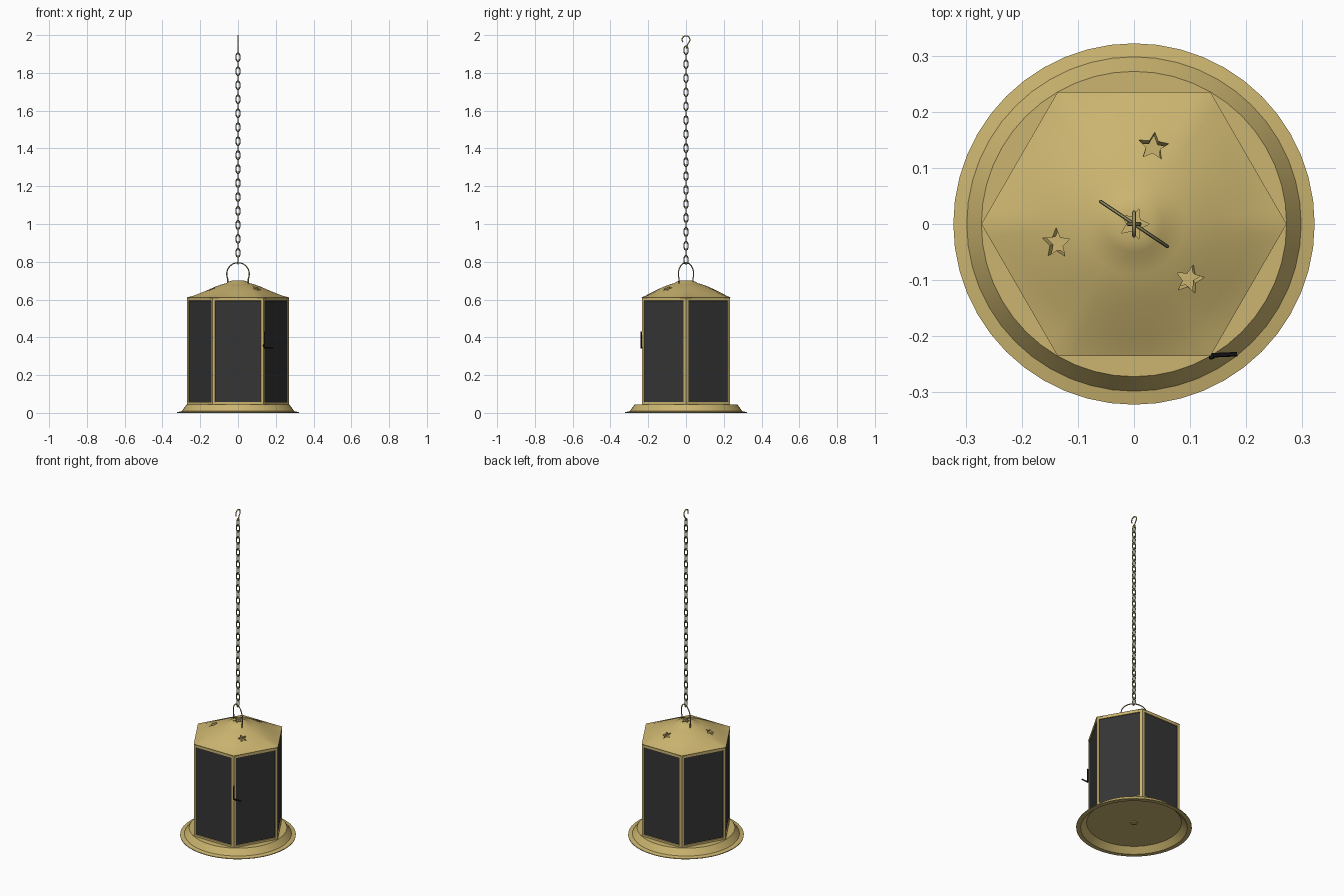
import bpy, bmesh, math
from mathutils import Matrix, Vector

if "Cube" in bpy.data.objects:
    bpy.data.objects.remove(bpy.data.objects["Cube"])


def material(name, rgb):
    m = bpy.data.materials.new(name)
    m.use_nodes = True
    color = (*rgb, 1)
    m.diffuse_color = color
    m.node_tree.nodes["Principled BSDF"].inputs["Base Color"].default_value = color
    return m


BRASS = material("brass", (0.6, 0.46, 0.16))
GLASS = material("dark glass", (0.035, 0.035, 0.035))
STEEL = material("aged chain metal", (0.3, 0.28, 0.14))
BLACK = material("black iron", (0.008, 0.008, 0.008))
HEX = 0.27
APOTHEM = HEX * math.cos(math.pi / 6)


def finish(name, bm, mats, smooth=True):
    bmesh.ops.recalc_face_normals(bm, faces=bm.faces)
    me = bpy.data.meshes.new(name)
    bm.to_mesh(me)
    bm.free()
    for m in mats:
        me.materials.append(m)
    if smooth:
        me.shade_smooth()
        me.set_sharp_from_angle(angle=math.radians(30))
    ob = bpy.data.objects.new(name, me)
    bpy.context.collection.objects.link(ob)
    return ob


def lathe(name, profile, mat, steps=48, shape=lambda r, a: r):
    """Spin a profile; shape() may bend each ring away from a circle."""
    bm = bmesh.new()
    rings = []
    for r, z in profile:
        ring = []
        for i in range(steps):
            a = math.tau * i / steps
            s = shape(r, a)
            ring.append(bm.verts.new((s * math.cos(a), s * math.sin(a), z)))
        rings.append(ring)
    for lo, hi in zip(rings, rings[1:]):
        for i in range(steps):
            j = (i + 1) % steps
            bm.faces.new((lo[i], lo[j], hi[j], hi[i]))
    bmesh.ops.remove_doubles(bm, verts=bm.verts, dist=1e-5)
    return finish(name, bm, [mat])


def wire(name, paths, radius, mat, closed=False):
    """Round wire along one or more paths, turned into a mesh."""
    cu = bpy.data.curves.new(name, "CURVE")
    cu.dimensions = "3D"
    cu.bevel_depth = radius
    cu.bevel_resolution = 1
    cu.use_fill_caps = not closed
    for path in paths:
        sp = cu.splines.new("POLY")
        sp.points.add(len(path) - 1)
        for p, co in zip(sp.points, path):
            p.co = (*co, 1)
        sp.use_cyclic_u = closed
    tmp = bpy.data.objects.new(name + "_path", cu)
    me = bpy.data.meshes.new_from_object(tmp)
    bpy.data.objects.remove(tmp)
    bm = bmesh.new()
    bm.from_mesh(me)
    bpy.data.meshes.remove(me)
    for f in bm.faces:
        f.material_index = 0
    return finish(name, bm, [mat])


# Base: flared tray, hollow underneath, with a small centre fixing
lathe("base_tray", [(0, .045), (.272, .045), (.298, .009), (.322, .004), (.322, 0),
                    (.297, 0), (.264, .032), (0, .032)], BRASS)
lathe("base_fixing", [(0, .034), (.02, .034), (.02, .027), (.009, .027),
                      (.009, .031), (0, .031)], BRASS, 16)

# Six framed panes around the hexagon
for k in range(6):
    bm = bmesh.new()
    bmesh.ops.create_cube(bm, size=1)
    bmesh.ops.scale(bm, vec=(HEX, 0.014, 0.565), verts=bm.verts)
    bmesh.ops.translate(bm, vec=(0, -APOTHEM + 0.007, 0.3255), verts=bm.verts)
    bm.faces.ensure_lookup_table()
    front = min(bm.faces, key=lambda f: f.calc_center_median().y)
    bmesh.ops.inset_region(bm, faces=[front], thickness=0.02)
    bmesh.ops.inset_region(bm, faces=[front], thickness=0.001, depth=-0.005)
    front.material_index = 1
    bmesh.ops.rotate(bm, matrix=Matrix.Rotation(k * math.pi / 3, 3, "Z"), verts=bm.verts)
    finish(f"framed_pane_{k + 1}", bm, [BRASS, GLASS], smooth=False)


# Roof: round dome blending into a hexagonal rim
def dome_to_hex(r, a):
    hexed = r / HEX * APOTHEM / math.cos(a % (math.pi / 3) - math.pi / 6)
    t = min(1, r / HEX) ** 3
    return r * (1 - t) + hexed * t


outer = [(0, .703), (.03, .701), (.05, .695), (.062, .687), (.09, .679), (.12, .668),
         (.15, .655), (.18, .642), (.21, .63), (.24, .619), (.272, .611)]
inner = [(max(0, r - 0.012), z - 0.013) for r, z in reversed(outer)]
roof = lathe("roof", outer + inner, BRASS, 72, dome_to_hex)

# Star-shaped piercings, square to the roof surface
for x, y, turn in [(.035, .14, .2), (-.14, -.035, .3), (.1, -.1, .1), (0, 0, 0)]:
    bm = bmesh.new()
    pts = []
    for i in range(10):
        a = math.pi * i / 5 + turn
        r = 0.013 if i % 2 else 0.028
        pts.append(bm.verts.new((r * math.cos(a), r * math.sin(a), -0.04)))
    face = bm.faces.new(pts)
    ext = bmesh.ops.extrude_face_region(bm, geom=[face])
    bmesh.ops.translate(bm, vec=(0, 0, 0.08),
                        verts=[v for v in ext["geom"] if isinstance(v, bmesh.types.BMVert)])
    dist = math.hypot(x, y)
    normal = Vector((x, y, dist * 2.3 if dist else 1))
    tilt = Vector((0, 0, 1)).rotation_difference(normal).to_matrix().to_4x4()
    height = 0.66 if dist else 0.7
    bm.transform(Matrix.Translation((x, y, height)) @ tilt)
    cutter = finish("star_cutter", bm, [BRASS], smooth=False)
    cutter.hide_render = True
    mod = roof.modifiers.new("star", "BOOLEAN")
    mod.operation = "DIFFERENCE"
    mod.solver = "EXACT"
    mod.object = cutter
    bpy.context.view_layer.objects.active = roof
    bpy.ops.object.modifier_apply(modifier=mod.name)
    bpy.data.objects.remove(cutter)

# Bail handle, turned across the roof
turn = math.radians(-34)
bail = []
for i in range(25):
    a = math.radians(-25 + 230 * i / 24)
    s = 0.072 * math.cos(a)
    bail.append((s * math.cos(turn), s * math.sin(turn), 0.735 + 0.06 * math.sin(a)))
bail = [(bail[0][0], bail[0][1], 0.68)] + bail + [(bail[-1][0], bail[-1][1], 0.68)]
wire("bail_handle", [bail], 0.0032, STEEL)

# Chain: oval links alternating by a quarter turn
links = []
for n in range(31):
    z = 0.81 + n * 0.037
    link = []
    for i in range(14):
        a = math.tau * i / 14
        side = 0.0105 * math.cos(a)
        up = 0.018 * math.sin(a) + (0.005 if math.sin(a) > 0 else -0.005)
        link.append((side, 0, z + up) if n % 2 else (0, side, z + up))
    links.append(link)
wire("chain", links, 0.0036, STEEL, closed=True)

# Hook at the top of the chain
hook = [(0, 0, 1.928), (0, 0.003, 1.94)]
for i in range(15):
    a = math.radians(-50 + 265 * i / 14)
    hook.append((0, 0.021 * math.cos(a), 1.9755 + 0.021 * math.sin(a)))
wire("top_hook", [hook], 0.0035, BRASS)

# Door latch on the front corner
wire("latch_lever", [[(.138, -.236, .43), (.137, -.238, .35), (.142, -.236, .343)]], 0.004, BLACK)
wire("latch_handle", [[(.138, -.234, .345), (.184, -.232, .345)]], 0.004, BLACK)
